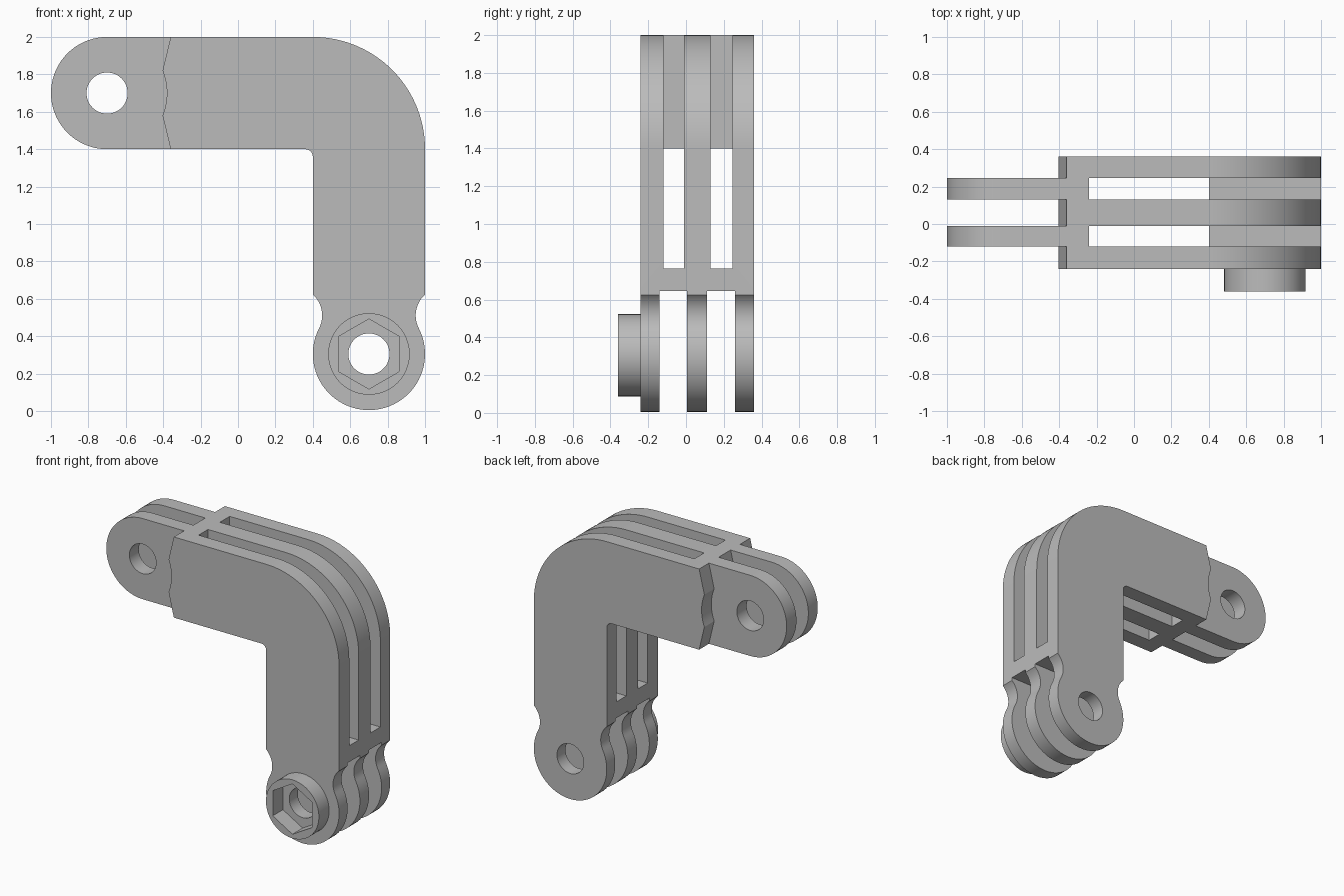
import bpy, bmesh
from math import sin, cos, radians

if "Cube" in bpy.data.objects:
    bpy.data.objects.remove(bpy.data.objects["Cube"])

grey = bpy.data.materials.new("plain_grey")
grey.use_nodes = True
grey.diffuse_color = (0.5, 0.5, 0.5, 1)
grey.node_tree.nodes["Principled BSDF"].inputs["Base Color"].default_value = (0.5, 0.5, 0.5, 1)

BACK, FRONT = 0.36, -0.24          # body depth
PIVOT = (0.7, 0.305)               # lower bolt centre
TAB = (-0.7, 1.7)                  # upper bolt centre


def arc(centre, r, a0, a1, step=5):
    n = max(2, round(abs(a1 - a0) / step))
    angles = [radians(a0 + (a1 - a0) * i / n) for i in range(n + 1)]
    return [(centre[0] + r * cos(a), centre[1] + r * sin(a)) for a in angles]


def ring(centre, r, n=48, start=0):
    return arc(centre, r, start, start + 360, 360 / n)[:-1]


def box(x0, x1, z0, z1):
    return [(x0, z0), (x1, z0), (x1, z1), (x0, z1)]


def prism(name, outline, y0, y1):
    """Extrude an x-z outline from y0 to y1."""
    bm = bmesh.new()
    face = bm.faces.new([bm.verts.new((x, y0, z)) for x, z in outline])
    side = bmesh.ops.extrude_face_region(bm, geom=[face])["geom"]
    for v in side:
        if isinstance(v, bmesh.types.BMVert):
            v.co.y = y1
    bmesh.ops.recalc_face_normals(bm, faces=bm.faces)
    mesh = bpy.data.meshes.new(name)
    bm.to_mesh(mesh)
    bm.free()
    mesh.materials.append(grey)
    ob = bpy.data.objects.new(name, mesh)
    bpy.context.collection.objects.link(ob)
    return ob


def combine(target, tool, operation="DIFFERENCE"):
    """Apply a boolean and remove its helper object."""
    tool.hide_render = True
    bpy.context.view_layer.objects.active = target
    mod = target.modifiers.new("boolean", "BOOLEAN")
    mod.operation, mod.solver, mod.object = operation, "EXACT", tool
    bpy.ops.object.modifier_apply(modifier=mod.name)
    bpy.data.objects.remove(tool)


# Whole silhouette: round foot, waist, bent arm and rounded tab
outline = (arc(PIVOT, 0.3, 152.8, 387.2)
           + arc((1.1, 0.511), 0.15, 207.2, 131.8)[1:]
           + arc((0.4, 1.4), 0.6, 0, 90, 3)
           + arc(TAB, 0.3, 90, 270)
           + arc((0.36, 1.36), 0.04, 90, 0, 15)
           + arc((0.3, 0.511), 0.15, 48.2, -27.2)[:-1])
body = prism("elbow_bracket", outline, FRONT, BACK)

# Slots running round the bend
slot = [(-0.24, 2.1), (1.1, 2.1), (1.1, 0.765), (0.3, 0.765), (0.3, 1.3), (-0.24, 1.3)]
for y0, y1 in ((-0.12, -0.01), (0.13, 0.245)):
    combine(body, prism("slot_cutter", slot, y0, y1))

# Gaps between the three lower prongs
for y0, y1 in ((-0.14, 0.005), (0.112, 0.26)):
    combine(body, prism("prong_cutter", box(0.3, 1.1, -0.1, 0.645), y0, y1))

# Spaces beside the two tabs, ending in a scalloped shoulder
shoulder = ([(-1.1, 1.3), (-0.338, 1.3), (-0.36, 1.4)] + arc(TAB, 0.32, -22, 22)
            + [(-0.36, 2.0), (-0.338, 2.1), (-1.1, 2.1)])
for y0, y1 in ((-0.3, -0.12), (-0.01, 0.13), (0.245, 0.4)):
    combine(body, prism("tab_cutter", shoulder, y0, y1))

# Nut boss with a hexagonal recess
combine(body, prism("nut_boss", ring(PIVOT, 0.218), -0.36, FRONT + 0.04), "UNION")
combine(body, prism("hex_cutter", ring(PIVOT, 0.187, 6, 30), -0.4, FRONT))

# Bolt holes
for centre in (PIVOT, TAB):
    combine(body, prism("bolt_cutter", ring(centre, 0.11), -0.5, 0.5))

# Smooth curved walls, keep the edges crisp
bpy.ops.object.select_all(action="DESELECT")
body.select_set(True)
bpy.context.view_layer.objects.active = body
bpy.ops.object.shade_smooth_by_angle(angle=radians(25))
